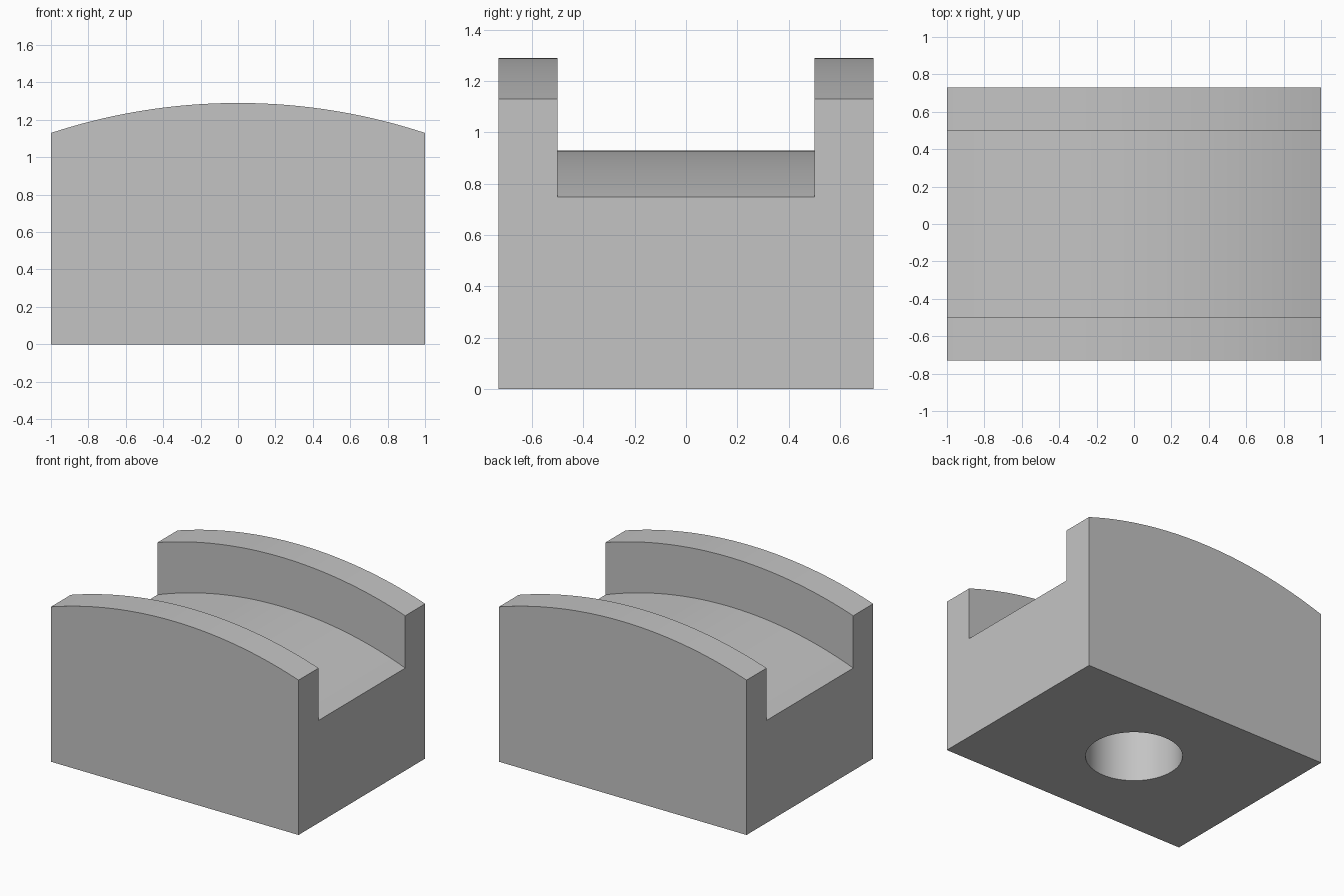
import bpy, bmesh, math

if "Cube" in bpy.data.objects:
    bpy.data.objects.remove(bpy.data.objects["Cube"])

ARC_CENTRE = -1.91      # shared height of the axis of both curved surfaces
RIM_RADIUS, FLOOR_RADIUS = 3.2, 2.84
HALF_DEPTH, HALF_CHANNEL = 0.73, 0.5
HOLE_RADIUS, HOLE_DEPTH = 0.32, 0.6

grey = bpy.data.materials.new("light grey")
grey.use_nodes = True
colour = (0.55, 0.55, 0.55, 1)
grey.diffuse_color = colour
grey.node_tree.nodes["Principled BSDF"].inputs["Base Color"].default_value = colour


def arched_prism(name, half_width, half_depth, radius, flat_z, steps=48):
    """Extrude along y a profile between an arc and a flat edge."""
    bm = bmesh.new()
    points = [(-half_width, flat_z)]
    for i in range(steps + 1):
        x = half_width * (2 * i / steps - 1)
        points.append((x, ARC_CENTRE + math.sqrt(radius ** 2 - x ** 2)))
    points.append((half_width, flat_z))
    face = bm.faces.new([bm.verts.new((x, -half_depth, z)) for x, z in points])
    out = bmesh.ops.extrude_face_region(bm, geom=[face])
    moved = [v for v in out["geom"] if isinstance(v, bmesh.types.BMVert)]
    bmesh.ops.translate(bm, verts=moved, vec=(0, 2 * half_depth, 0))
    bmesh.ops.recalc_face_normals(bm, faces=bm.faces)
    mesh = bpy.data.meshes.new(name)
    bm.to_mesh(mesh)
    bm.free()
    obj = bpy.data.objects.new(name, mesh)
    bpy.context.collection.objects.link(obj)
    mesh.materials.append(grey)
    return obj


def cut(target, cutter):
    """Subtract the cutter from the target, then discard it."""
    cutter.hide_render = True
    mod = target.modifiers.new("cut", "BOOLEAN")
    mod.operation, mod.solver, mod.object = "DIFFERENCE", "EXACT", cutter
    bpy.ops.object.select_all(action="DESELECT")
    target.select_set(True)
    bpy.context.view_layer.objects.active = target
    bpy.ops.object.modifier_apply(modifier=mod.name)
    bpy.data.objects.remove(cutter)


# Solid block with a curved top
block = arched_prism("saddle_block", 1, HALF_DEPTH, RIM_RADIUS, 0)

# Curved channel between the two raised rims
cut(block, arched_prism("channel_cutter", 1.1, HALF_CHANNEL, FLOOR_RADIUS, 1.6))

# Blind round socket in the underside
bpy.ops.mesh.primitive_cylinder_add(vertices=64, radius=HOLE_RADIUS,
                                    depth=2 * HOLE_DEPTH, location=(0, 0, 0))
socket = bpy.context.object
socket.name = "socket_cutter"
socket.data.materials.append(grey)
cut(block, socket)

bpy.ops.object.shade_smooth_by_angle(angle=math.radians(30))
